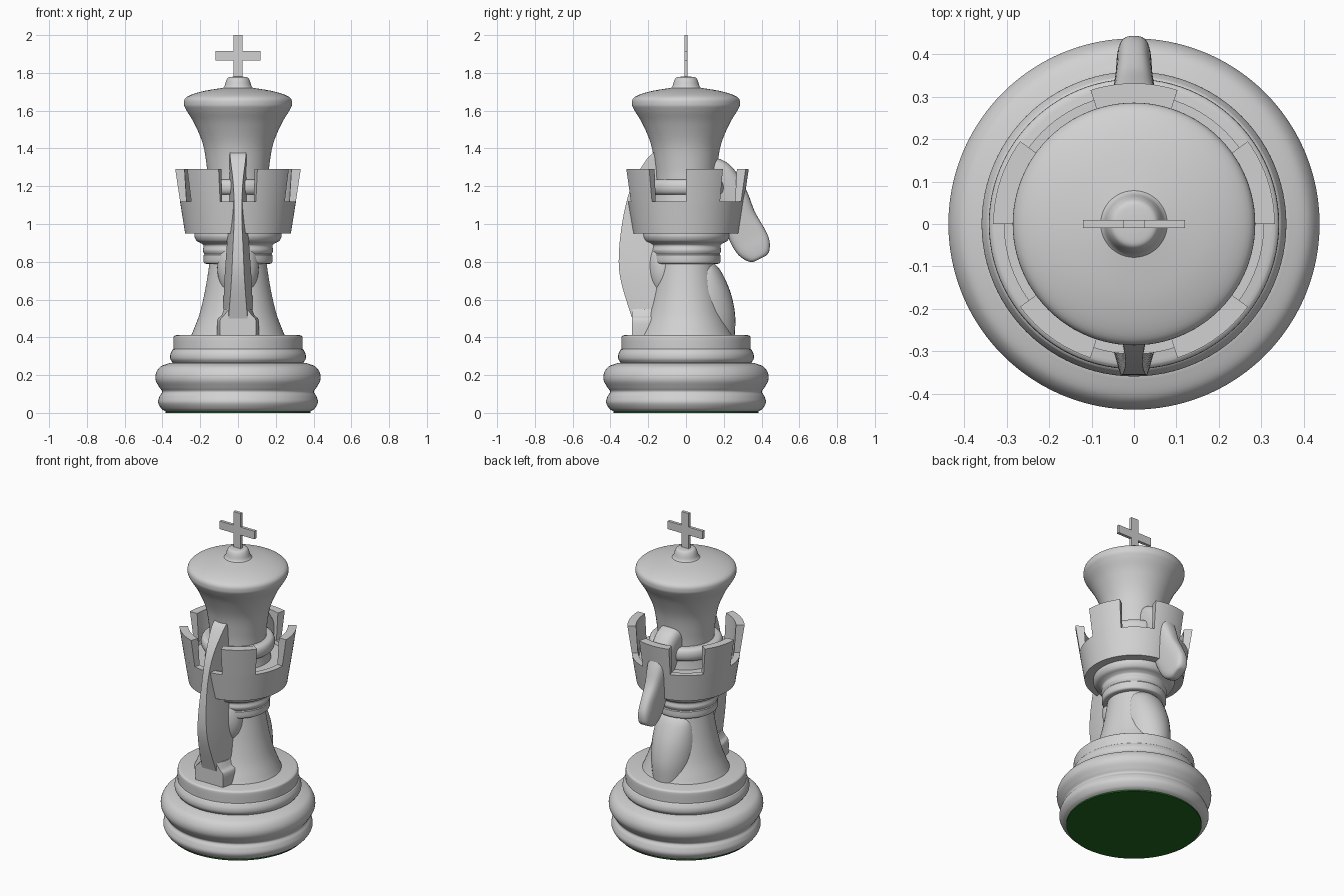
import bpy, bmesh
from math import sin, cos, pi, radians, hypot, copysign

cube = bpy.data.objects.get("Cube")
if cube:
    bpy.data.objects.remove(cube)


def material(name, colour):
    mat = bpy.data.materials.new(name)
    mat.use_nodes = True
    mat.diffuse_color = colour
    mat.node_tree.nodes["Principled BSDF"].inputs["Base Color"].default_value = colour
    return mat


grey = material("light grey", (0.64, 0.64, 0.64, 1))
green = material("dark green felt", (0.016, 0.14, 0.014, 1))


def finish(name, bm, mat=grey, angle=35, subdivide=0):
    """Turn a bmesh into a shaded object."""
    bmesh.ops.remove_doubles(bm, verts=bm.verts, dist=0.0001)
    bmesh.ops.recalc_face_normals(bm, faces=bm.faces)
    mesh = bpy.data.meshes.new(name)
    bm.to_mesh(mesh)
    bm.free()
    mesh.materials.append(mat)
    obj = bpy.data.objects.new(name, mesh)
    bpy.context.collection.objects.link(obj)
    if subdivide:
        mod = obj.modifiers.new("smooth", "SUBSURF")
        mod.levels = mod.render_levels = subdivide
    bpy.ops.object.select_all(action="DESELECT")
    obj.select_set(True)
    bpy.context.view_layer.objects.active = obj
    bpy.ops.object.shade_smooth_by_angle(angle=radians(angle))
    return obj


def loft(name, rings, **options):
    """Skin a row of equal point loops and cap both ends."""
    bm = bmesh.new()
    loops = [[bm.verts.new(p) for p in ring] for ring in rings]
    for a, b in zip(loops, loops[1:]):
        for i in range(len(a)):
            j = (i + 1) % len(a)
            bm.faces.new((a[i], a[j], b[j], b[i]))
    bm.faces.new(loops[0])
    bm.faces.new(loops[-1])
    return finish(name, bm, **options)


def turned(name, profile, mat=grey, steps=96):
    """Lathe a (radius, height) profile, capped at both ends."""
    rings = [[(r * cos(2 * pi * i / steps), r * sin(2 * pi * i / steps), z)
              for i in range(steps)] for r, z in profile]
    return loft(name, rings, mat=mat)


def bulge(inner, outer, low, high, steps=12):
    """Rounded moulding for a lathe profile."""
    points = []
    for i in range(steps + 1):
        t = pi * i / steps
        points.append((inner + (outer - inner) * sin(t) ** 0.8,
                       (low + high) / 2 - (high - low) / 2 * cos(t)))
    return points


def curve(points, steps=6):
    """Catmull-Rom smoothing of a short list of tuples."""
    p = [points[0], *points, points[-1]]
    out = []
    for a, b, c, d in zip(p, p[1:], p[2:], p[3:]):
        for i in range(steps):
            t = i / steps
            out.append(tuple(
                (2 * k + (m - j) * t + (2 * j - 5 * k + 4 * m - n) * t * t
                 + (3 * k - j - 3 * m + n) * t ** 3) / 2
                for j, k, m, n in zip(a, b, c, d)))
    return out + [points[-1]]


def ellipsoid(name, centre, size):
    bm = bmesh.new()
    bmesh.ops.create_uvsphere(bm, u_segments=32, v_segments=20, radius=1)
    bmesh.ops.scale(bm, vec=size, verts=bm.verts)
    bmesh.ops.translate(bm, vec=centre, verts=bm.verts)
    return finish(name, bm)


def box(name, centre, size):
    bm = bmesh.new()
    bmesh.ops.create_cube(bm, size=1)
    bmesh.ops.scale(bm, vec=size, verts=bm.verts)
    bmesh.ops.translate(bm, vec=centre, verts=bm.verts)
    return finish(name, bm)


# Felt pad and stepped base
turned("felt_pad", [(0.383, 0), (0.383, 0.012)], green)
turned("base", curve([(0.383, 0.008), (0.405, 0.022), (0.423, 0.055), (0.415, 0.088),
                      (0.402, 0.112), (0.416, 0.135), (0.436, 0.172), (0.434, 0.21),
                      (0.41, 0.245), (0.362, 0.264)])
       + curve([(0.345, 0.266), (0.358, 0.285), (0.358, 0.31), (0.347, 0.335)])
       + curve([(0.342, 0.338), (0.342, 0.395), (0.336, 0.408), (0.325, 0.412)]))

# Flared stem with stacked collars
turned("stem", curve([(0.25, 0.405), (0.235, 0.44), (0.205, 0.52), (0.18, 0.62),
                      (0.162, 0.72), (0.15, 0.8)]))
turned("collars", curve([(0.155, 0.788), (0.18, 0.795), (0.182, 0.835)])
       + curve([(0.178, 0.84), (0.186, 0.86), (0.182, 0.885), (0.195, 0.898),
                (0.218, 0.91), (0.23, 0.932), (0.23, 0.955)]))

# Tower cup
turned("tower_cup", [(0.22, 0.95), (0.28, 0.95), (0.307, 1.12), (0.27, 1.12),
                     (0.265, 1.1), (0.15, 1.1)])

# Five battlements
section = [(0.272, 1.11), (0.306, 1.115), (0.332, 1.29), (0.283, 1.29)]
for k in range(5):
    arc = [radians(90 + 72 * k + a) for a in range(-18, 19, 3)]
    loft(f"battlement_{k + 1}",
         [[(r * cos(a), r * sin(a), z) for r, z in section] for a in arc])

# Crowned upper body
turned("neck_ring", [(0.19, 1.09), (0.18, 1.15)] + bulge(0.18, 0.21, 1.155, 1.235))
turned("crown", curve([(0.16, 1.22), (0.165, 1.3), (0.185, 1.42), (0.23, 1.53),
                       (0.272, 1.6), (0.286, 1.635), (0.272, 1.672),
                       (0.19, 1.702), (0.07, 1.722)]))
turned("finial", curve([(0.085, 1.714), (0.072, 1.73), (0.062, 1.76),
                        (0.05, 1.776), (0.025, 1.78)]))
box("cross_upright", (0, 0, 1.885), (0.05, 0.018, 0.23))
box("cross_arms", (0, 0, 1.89), (0.24, 0.018, 0.05))

# Mane: front depth, height, ridge half width, root half width
mane = curve([(-0.285, 0.5, 0.05, 0.08), (-0.345, 0.7, 0.035, 0.072),
              (-0.355, 0.85, 0.028, 0.062), (-0.33, 1.05, 0.02, 0.048),
              (-0.285, 1.21, 0.025, 0.045), (-0.21, 1.34, 0.04, 0.052),
              (-0.165, 1.382, 0.042, 0.052)])
loft("mane", [[(-ridge, y, z), (ridge, y, z),
               (root, min(y + 0.13, -0.1), z), (root, -0.08, z),
               (-root, -0.08, z), (-root, min(y + 0.13, -0.1), z)]
              for y, z, ridge, root in mane])
foot = curve([(0.095, 0.405, 0.11), (0.095, 0.49, 0.11),
              (0.075, 0.515, 0.088), (0.048, 0.55, 0.075)], 4)
loft("mane_foot", [[(-f, -0.285, z), (f, -0.285, z), (w, -0.22, z), (w, -0.1, z),
                    (-w, -0.1, z), (-w, -0.22, z)] for f, z, w in foot])
ellipsoid("shoulder", (0, -0.12, 0.77), (0.11, 0.09, 0.17))

# Chest swelling from the back of the stem
chest = curve([(0.1, 0.8, 0.07, 0.04), (0.1, 0.75, 0.11, 0.085),
               (0.1, 0.64, 0.13, 0.135), (0.1, 0.52, 0.13, 0.16),
               (0.1, 0.405, 0.115, 0.158)])
loft("chest", [[(w * cos(2 * pi * i / 32), y + d * sin(2 * pi * i / 32), z)
                for i in range(32)] for y, z, w, d in chest])


def soften(value):
    """Push a sine towards a rounded square."""
    return copysign(abs(value) ** 0.7, value)


# Drooping head: depth, height, radius in profile, half width
spine = curve([(0.08, 1.27, 0.07, 0.07), (0.16, 1.26, 0.09, 0.075),
               (0.235, 1.15, 0.09, 0.065), (0.28, 1.03, 0.092, 0.052),
               (0.33, 0.93, 0.098, 0.044), (0.364, 0.872, 0.09, 0.042),
               (0.388, 0.83, 0.062, 0.036), (0.395, 0.817, 0.035, 0.022)], 4)
rings = []
for n, (y, z, radius, width) in enumerate(spine):
    before, after = spine[max(n - 1, 0)], spine[min(n + 1, len(spine) - 1)]
    dy, dz = after[0] - before[0], after[1] - before[1]
    length = hypot(dy, dz)
    ring = []
    for i in range(24):
        a = 2 * pi * i / 24
        s = radius * soften(sin(a))
        ring.append((width * soften(cos(a)), y - s * dz / length, z + s * dy / length))
    rings.append(ring)
loft("head", rings, angle=50, subdivide=1)
